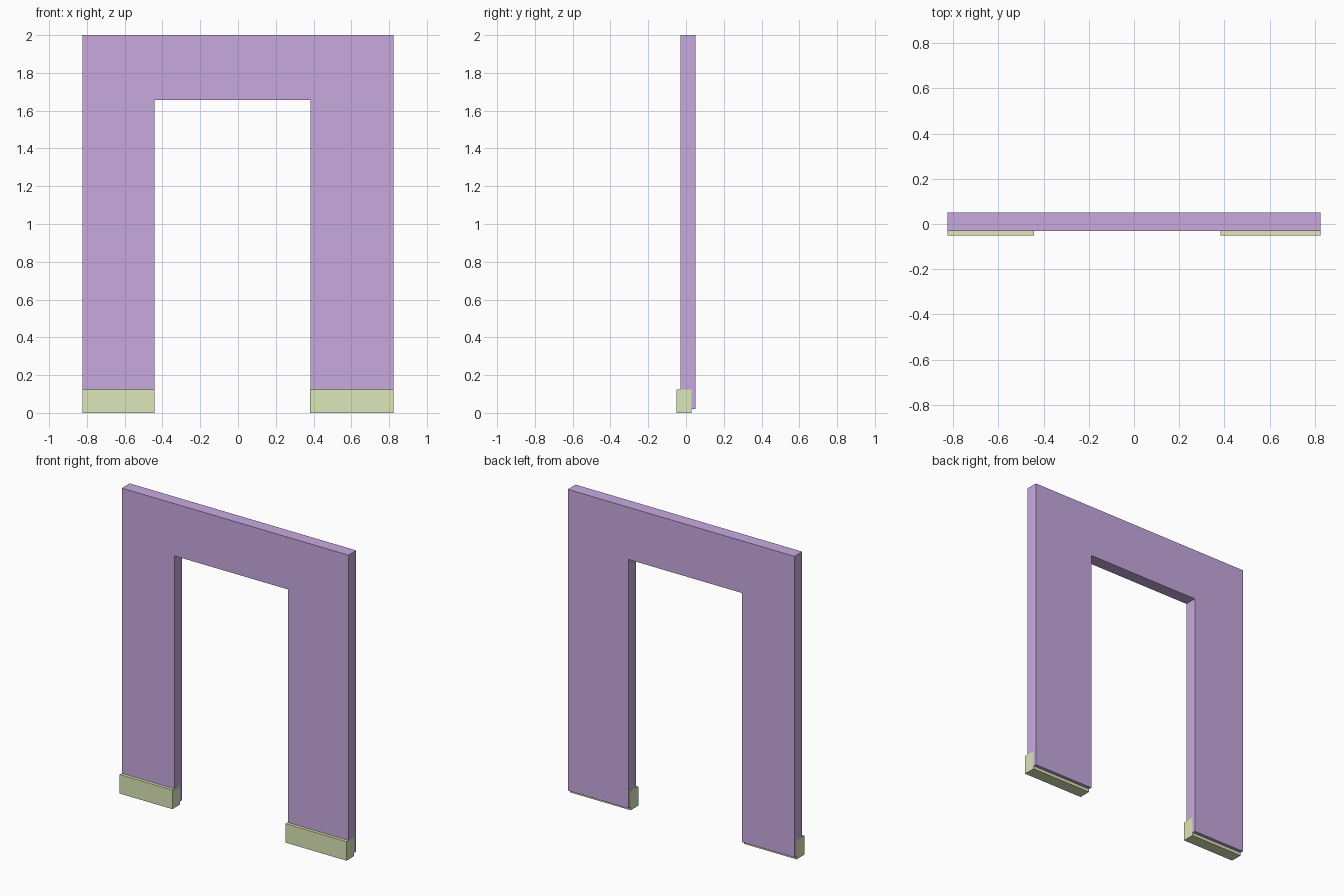
import bpy, bmesh

if "Cube" in bpy.data.objects:
    bpy.data.objects.remove(bpy.data.objects["Cube"])

HALF_W = 0.824                 # outer half width
OPEN_L, OPEN_R = -0.442, 0.383 # doorway sides
OPEN_TOP = 1.657
WALL_BOTTOM = 0.02


def material(name, color):
    mat = bpy.data.materials.new(name)
    mat.diffuse_color = color
    mat.use_nodes = True
    mat.node_tree.nodes["Principled BSDF"].inputs["Base Color"].default_value = mat.diffuse_color
    return mat


def extruded(name, profile, y0, y1, mat):
    """Solid from a closed XZ profile, extruded from y0 to y1."""
    bm = bmesh.new()
    face = bm.faces.new([bm.verts.new((x, y0, z)) for x, z in profile])
    result = bmesh.ops.extrude_face_region(bm, geom=[face])
    moved = [g for g in result["geom"] if isinstance(g, bmesh.types.BMVert)]
    bmesh.ops.translate(bm, verts=moved, vec=(0, y1 - y0, 0))
    bmesh.ops.recalc_face_normals(bm, faces=bm.faces)
    mesh = bpy.data.meshes.new(name)
    bm.to_mesh(mesh)
    bm.free()
    mesh.materials.append(mat)
    obj = bpy.data.objects.new(name, mesh)
    bpy.context.collection.objects.link(obj)
    return obj


purple = material("wall_purple", (0.58, 0.40, 0.74, 1))
lime = material("skirting_lime", (0.72, 0.80, 0.48, 1))

# Wall with doorway opening
extruded("doorway_wall", [
    (-HALF_W, WALL_BOTTOM), (OPEN_L, WALL_BOTTOM), (OPEN_L, OPEN_TOP),
    (OPEN_R, OPEN_TOP), (OPEN_R, WALL_BOTTOM), (HALF_W, WALL_BOTTOM),
    (HALF_W, 2.0), (-HALF_W, 2.0)], -0.03, 0.051, purple)

# Skirting boards on the front of each leg, a hair wider than the wall
E = 0.0005
for side, x0, x1 in (("left", -HALF_W, OPEN_L), ("right", OPEN_R, HALF_W)):
    extruded(f"skirting_board_{side}", [
        (x0 - E, 0), (x1 + E, 0), (x1 + E, 0.125), (x0 - E, 0.125)],
        -0.051, 0.029, lime)
